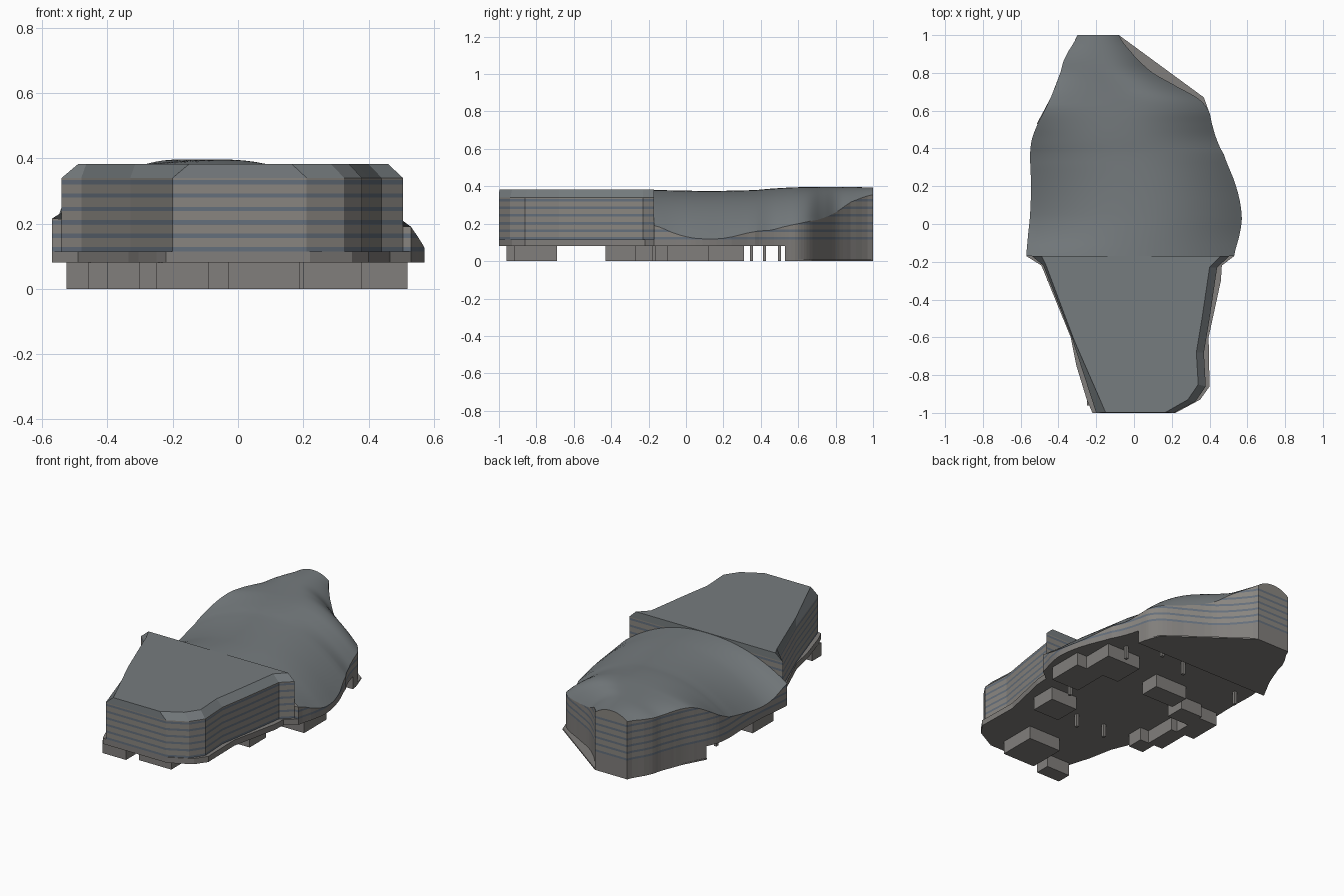
import bpy, bmesh

if "Cube" in bpy.data.objects:
    bpy.data.objects.remove(bpy.data.objects["Cube"])

def material(name, rgb):
    m = bpy.data.materials.new(name)
    m.diffuse_color = (*rgb, 1)
    m.use_nodes = True
    m.node_tree.nodes["Principled BSDF"].inputs["Base Color"].default_value = m.diffuse_color
    return m

WALL = material("wall_panel", (0.25, 0.235, 0.215))
GLASS = material("window_band", (0.13, 0.16, 0.2))
ROOF = material("roof_metal", (0.18, 0.2, 0.21))
STONE = material("base_stone", (0.22, 0.21, 0.2))

def finish(name, bm, mats):
    bmesh.ops.remove_doubles(bm, verts=bm.verts, dist=1e-5)
    me = bpy.data.meshes.new(name)
    bm.to_mesh(me)
    bm.free()
    for m in mats:
        me.materials.append(m)
    ob = bpy.data.objects.new(name, me)
    bpy.context.collection.objects.link(ob)
    return ob

def loft(name, low, z0, high, z1, mat):
    """Closed solid between two counter-clockwise outlines."""
    bm = bmesh.new()
    a = [bm.verts.new((x, y, z0)) for x, y in low]
    b = [bm.verts.new((x, y, z1)) for x, y in high]
    n = len(a)
    for i in range(n):
        j = (i + 1) % n
        bm.faces.new((a[i], a[j], b[j], b[i]))
    bm.faces.new(a[::-1])
    bm.faces.new(b)
    return finish(name, bm, [mat])

def banded_wall(name, outline, z0, tops):
    """Wall with alternating window and panel strips, cut by the top edge."""
    levels = [z0]
    while levels[-1] < max(tops):
        levels += [levels[-1] + 0.013, levels[-1] + 0.041]
    bm = bmesh.new()
    rows = [[bm.verts.new((x, y, min(lev, zt))) for (x, y), zt in zip(outline, tops)]
            for lev in levels]
    n = len(outline)
    for k in range(len(rows) - 1):
        for i in range(n):
            j = (i + 1) % n
            q = (rows[k][i], rows[k][j], rows[k + 1][j], rows[k + 1][i])
            if q[3].co.z - q[0].co.z + q[2].co.z - q[1].co.z > 1e-5:
                bm.faces.new(q).material_index = 1 - k % 2
    return finish(name, bm, [WALL, GLASS])

def box(name, x0, x1, y0, y1):
    p = [(x0, y0), (x1, y0), (x1, y1), (x0, y1)]
    return loft(name, p, 0, p, 0.08, STONE)

# Roof stations: y, left x, left edge z, right x, right edge z, crest z
stations = [
    (-.17, -.57, .215, .53, .19, .38), (-.05, -.56, .165, .56, .145, .378),
    (.05, -.55, .15, .57, .122, .376), (.2, -.545, .17, .54, .122, .376),
    (.37, -.55, .21, .475, .158, .38), (.45, -.54, .25, .437, .165, .387),
    (.53, -.51, .30, .413, .185, .392), (.6, -.475, .335, .395, .20, .395),
    (.66, -.445, .345, .345, .213, .396), (.72, -.42, .345, .24, .226, .396),
    (.8, -.39, .34, .10, .26, .396), (.88, -.365, .345, .01, .315, .396),
    (1, -.30, .355, -.08, .355, .394)]

def catmull(a, b, c, d, t):
    return .5 * (2*b + (c - a)*t + (2*a - 5*b + 4*c - d)*t*t + (3*b - a - 3*c + d)*t**3)

fine = []
for i in range(len(stations) - 1):
    p = [stations[max(0, min(len(stations) - 1, i + k))] for k in (-1, 0, 1, 2)]
    for s in range(4):
        t = s / 4
        row = [catmull(*[q[c] for q in p], t) for c in range(6)]
        row[0] = p[1][0] + (p[2][0] - p[1][0]) * t
        fine.append(row)
fine.append(list(stations[-1]))

# Wavy roof over the rear hall
N = 28

def arch(row):
    y, xl, zl, xr, zr, zc = row
    pts = []
    for i in range(N + 1):
        t = 2 * i / N - 1
        edge = zl if t < 0 else zr
        pts.append((xl + (xr - xl) * i / N, y, edge + (zc - edge) * (1 - abs(t) ** 2.2)))
    return pts

bm = bmesh.new()
grid = [[bm.verts.new(p) for p in arch(r)] for r in fine]
for a, b in zip(grid, grid[1:]):
    for i in range(N):
        bm.faces.new((a[i], a[i + 1], b[i + 1], b[i])).smooth = True
finish("wavy_roof", bm, [ROOF])

# Gable filling the arch under the roof tip
bm = bmesh.new()
bm.faces.new([bm.verts.new(p) for p in reversed(arch(fine[-1]))]).normal_flip()
finish("rear_gable", bm, [WALL])

# Rear hall walls, upright under the roof edge
right_side = [(r[3], r[0]) for r in fine]
left_side = [(r[1], r[0]) for r in reversed(fine)]
edge_z = [r[4] for r in fine] + [r[2] for r in reversed(fine)]
banded_wall("rear_walls", right_side + left_side, .115, edge_z)

# Rear base down to the ground, on a thin straight-edged plate
rear = [p for p in right_side + left_side if p[1] > .525]
loft("rear_base", rear, 0, rear, .115, STONE)
plate = [(.41, .53), (.395, .6), (.37, .67), (-.08, 1), (-.30, 1), (-.39, .8), (-.44, .67), (-.515, .53)]
loft("ground_plate", plate, 0, plate, .008, STONE)

# Podium slab
slab = [(-.22, -1), (.22, -1), (.35, -.93), (.40, -.86), (.395, -.6), (.46, -.3), (.465, -.22)]
slab += [p for p in right_side + left_side if p[1] < .535]
slab += [(-.49, -.22), (-.335, -.6), (-.305, -.75), (-.25, -.93)]
loft("podium_slab", slab, .08, slab, .115, STONE)

# Front block with chamfered roof
wall = [(-.20, -1), (.21, -1), (.325, -.94), (.38, -.86), (.37, -.68), (.40, -.5), (.44, -.23),
        (.505, -.17), (-.54, -.17), (-.48, -.22), (-.33, -.6)]
top = [(-.15, -.998), (.165, -.998), (.285, -.93), (.34, -.85), (.33, -.68), (.36, -.5), (.40, -.23),
       (.46, -.17), (-.49, -.17), (-.465, -.22), (-.315, -.62)]
banded_wall("front_walls", wall, .115, [.34] * len(wall))
loft("front_roof", wall, .34, top, .382, ROOF)

# Ground-level rooms under the slab
rooms = [(-.03, .19, -.92, -.69), (-.25, -.09, -.96, -.87), (.2, .38, -.43, -.27),
         (.33, .52, -.1, .12), (.22, .45, .12, .31), (-.2, .02, .1, .22),
         (-.525, -.4, -.1, .1), (-.46, -.36, -.3, -.1), (-.4, -.25, 0, .12),
         (-.4, -.3, -.4, -.3)]
for i, r in enumerate(rooms):
    box(f"ground_room_{i + 1}", *r)

# Slender columns
for i, (x, y) in enumerate([(.07, -.42), (-.12, -.41), (.33, -.17), (.21, .5), (-.01, .42),
                            (.35, .35), (-.45, .35)]):
    box(f"column_{i + 1}", x - .009, x + .009, y - .009, y + .009)
